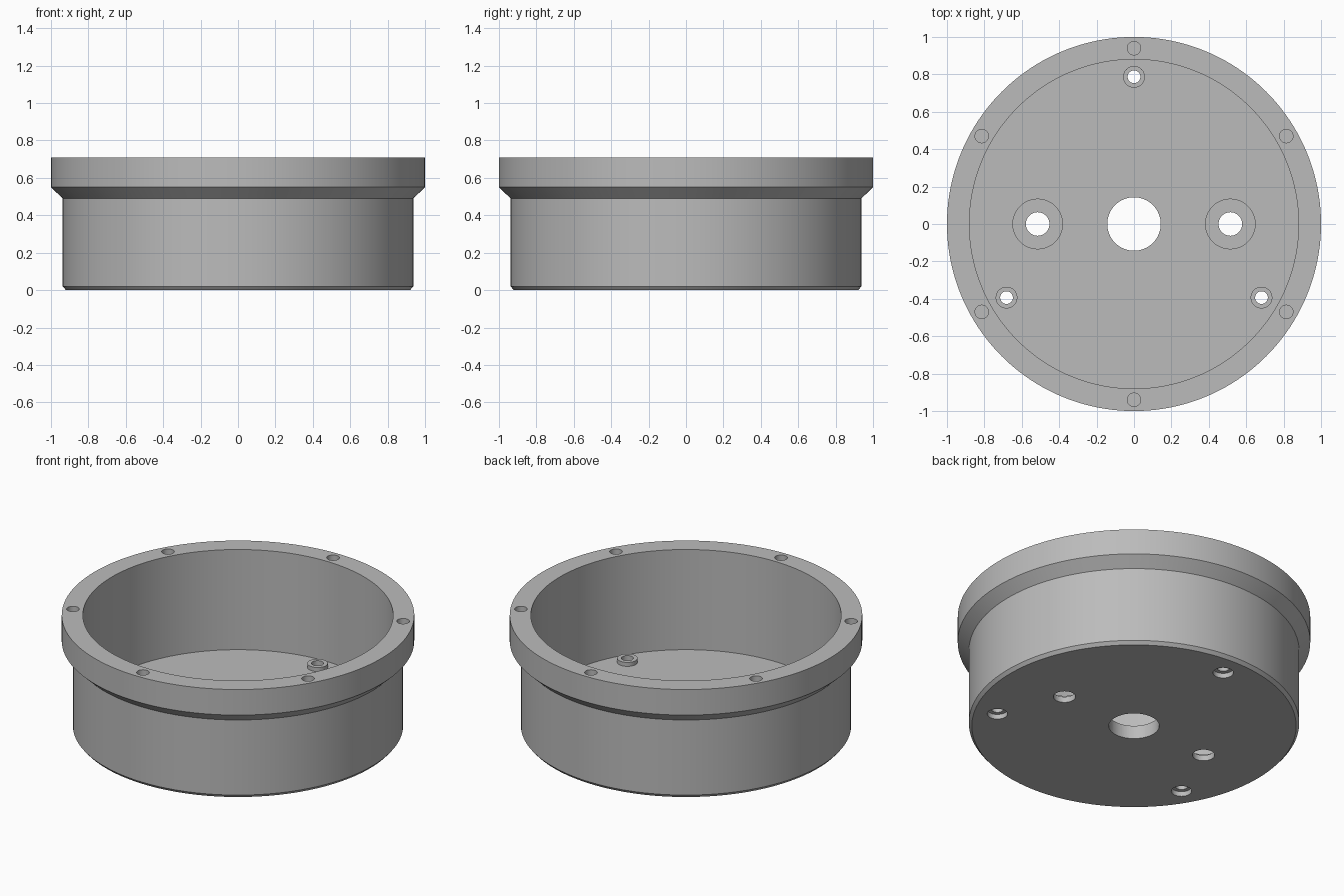
import bpy
import bmesh
import math

if "Cube" in bpy.data.objects:
    bpy.data.objects.remove(bpy.data.objects["Cube"], do_unlink=True)

TOP, FLOOR, BOSS_TOP = 0.71, 0.083, 0.108

grey = bpy.data.materials.new("plain_grey")
grey.use_nodes = True
colour = (0.5, 0.5, 0.5, 1)
grey.diffuse_color = colour
grey.node_tree.nodes["Principled BSDF"].inputs["Base Color"].default_value = colour


def lathe(bm, profile, centre=(0, 0), steps=48):
    """Revolve a closed (radius, z) outline around a vertical axis."""
    cx, cy = centre
    rings = []
    for r, z in profile:
        if r == 0:
            rings.append([bm.verts.new((cx, cy, z))] * steps)
            continue
        rings.append([bm.verts.new((cx + r * math.cos(math.tau * i / steps),
                                    cy + r * math.sin(math.tau * i / steps), z))
                      for i in range(steps)])
    for a, b in zip(rings, rings[1:] + rings[:1]):
        if a[0] is a[1] and b[0] is b[1]:
            continue
        for i in range(steps):
            j = (i + 1) % steps
            bm.faces.new(dict.fromkeys((a[i], a[j], b[j], b[i])))


def make_object(name, bm):
    bmesh.ops.recalc_face_normals(bm, faces=bm.faces)
    mesh = bpy.data.meshes.new(name)
    bm.to_mesh(mesh)
    bm.free()
    mesh.materials.append(grey)
    obj = bpy.data.objects.new(name, mesh)
    bpy.context.collection.objects.link(obj)
    return obj


def polar(radius, degrees):
    a = math.radians(degrees)
    return radius * math.cos(a), radius * math.sin(a)


def combine(target, tool, operation):
    mod = target.modifiers.new(tool.name, 'BOOLEAN')
    mod.operation, mod.solver, mod.object = operation, 'EXACT', tool
    bpy.context.view_layer.objects.active = target
    bpy.ops.object.modifier_apply(modifier=mod.name)
    bpy.data.objects.remove(tool, do_unlink=True)


# Cup: closed floor, straight wall, flared top flange
bm = bmesh.new()
lathe(bm, [(0, 0), (0.92, 0), (0.937, 0.02), (0.937, 0.49), (1, 0.55), (1, TOP),
           (0.88, TOP), (0.88, FLOOR), (0, FLOOR)], steps=160)
housing = make_object("round_housing", bm)

# Raised bosses on the floor
mounts = [polar(0.787, a) for a in (90, 210, 330)]
bm = bmesh.new()
for spot in mounts:
    lathe(bm, [(0, 0.05), (0.058, 0.05), (0.058, BOSS_TOP), (0, BOSS_TOP)], spot)
combine(housing, make_object("mount_bosses", bm), 'UNION')

# All holes, as stepped round plugs
bm = bmesh.new()
lathe(bm, [(0, -0.1), (0.143, -0.1), (0.143, 0.2), (0, 0.2)], steps=64)
for spot in mounts:
    lathe(bm, [(0, -0.1), (0.058, -0.1), (0.058, 0.03), (0.034, 0.03),
               (0.034, 0.2), (0, 0.2)], spot)
for side in (-1, 1):
    lathe(bm, [(0, -0.1), (0.063, -0.1), (0.063, 0.036), (0.133, 0.036),
               (0.133, 0.2), (0, 0.2)], (0.515 * side, 0))
for k in range(6):
    lathe(bm, [(0, 0.56), (0.036, 0.56), (0.036, 0.8), (0, 0.8)],
          polar(0.94, 30 + 60 * k), 32)
combine(housing, make_object("hole_cutters", bm), 'DIFFERENCE')

# Smooth round walls, crisp rims
bpy.ops.object.select_all(action='DESELECT')
housing.select_set(True)
bpy.context.view_layer.objects.active = housing
bpy.ops.object.shade_smooth_by_angle(angle=math.radians(30))
